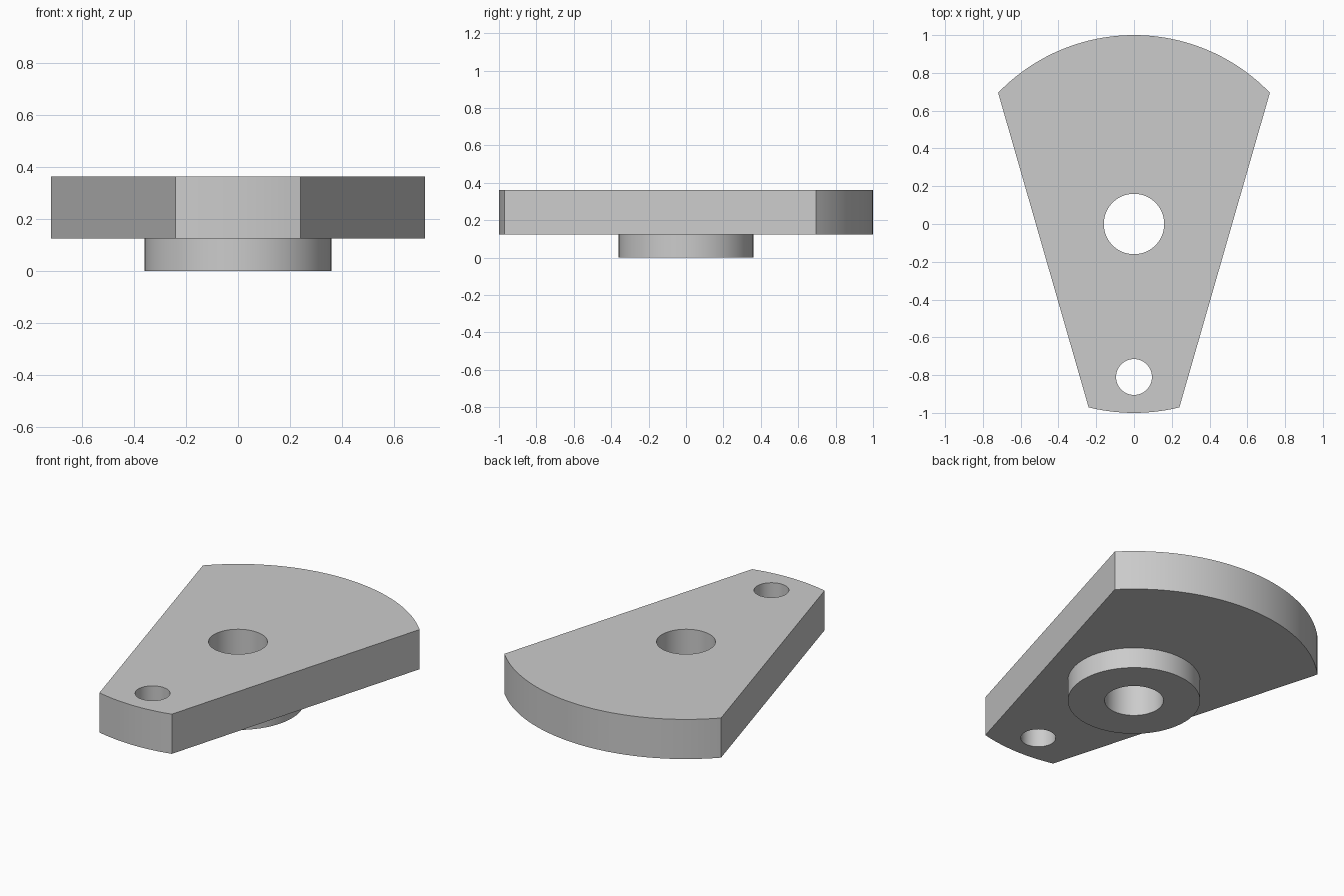
import bpy, bmesh
from math import sin, cos, radians, pi

if "Cube" in bpy.data.objects:
    bpy.data.objects.remove(bpy.data.objects["Cube"])

BOSS_R, HOLE_R, PIN_R, PIN_Y = 0.36, 0.16, 0.095, -0.81
PLATE_Z0, PLATE_Z1 = 0.124, 0.362


def arc(a0, a1, n, r=1.0, cy=0.0):
    """Points on an arc, angles in degrees."""
    angles = [radians(a0 + (a1 - a0) * i / n) for i in range(n + 1)]
    return [(r * cos(a), cy + r * sin(a)) for a in angles]


def prism(name, outline, z0, z1):
    """Extrude a closed outline from z0 to z1."""
    bm = bmesh.new()
    base = bm.faces.new([bm.verts.new((x, y, z0)) for x, y in outline])
    top = bmesh.ops.extrude_face_region(bm, geom=[base])["geom"]
    bmesh.ops.translate(bm, vec=(0, 0, z1 - z0),
                        verts=[v for v in top if isinstance(v, bmesh.types.BMVert)])
    bmesh.ops.recalc_face_normals(bm, faces=bm.faces)
    mesh = bpy.data.meshes.new(name)
    bm.to_mesh(mesh)
    bm.free()
    obj = bpy.data.objects.new(name, mesh)
    bpy.context.collection.objects.link(obj)
    return obj


def disc(name, r, z0, z1, cy=0.0):
    return prism(name, arc(0, 360, 64, r, cy)[:-1], z0, z1)


def combine(target, other, operation):
    """Apply a boolean and discard the helper."""
    mod = target.modifiers.new(operation.title(), 'BOOLEAN')
    mod.operation, mod.object, mod.solver = operation, other, 'EXACT'
    bpy.context.view_layer.objects.active = target
    bpy.ops.object.modifier_apply(modifier=mod.name)
    bpy.data.objects.remove(other)


# Tapered plate: wide and narrow ends both lie on a unit circle
outline = arc(44, 136, 40) + arc(256.1, 283.9, 14)
plate = prism("tapered_plate", outline, PLATE_Z0, PLATE_Z1)

# Round boss under the plate
combine(plate, disc("boss", BOSS_R, 0, PLATE_Z0 + 0.05), 'UNION')

# Central bore and small pin hole
combine(plate, disc("bore_cutter", HOLE_R, -0.1, 0.5), 'DIFFERENCE')
combine(plate, disc("pin_hole_cutter", PIN_R, -0.1, 0.5, PIN_Y), 'DIFFERENCE')

# Smooth curved walls, crisp edges
plate.select_set(True)
bpy.context.view_layer.objects.active = plate
bpy.ops.object.shade_smooth_by_angle(angle=radians(30))
